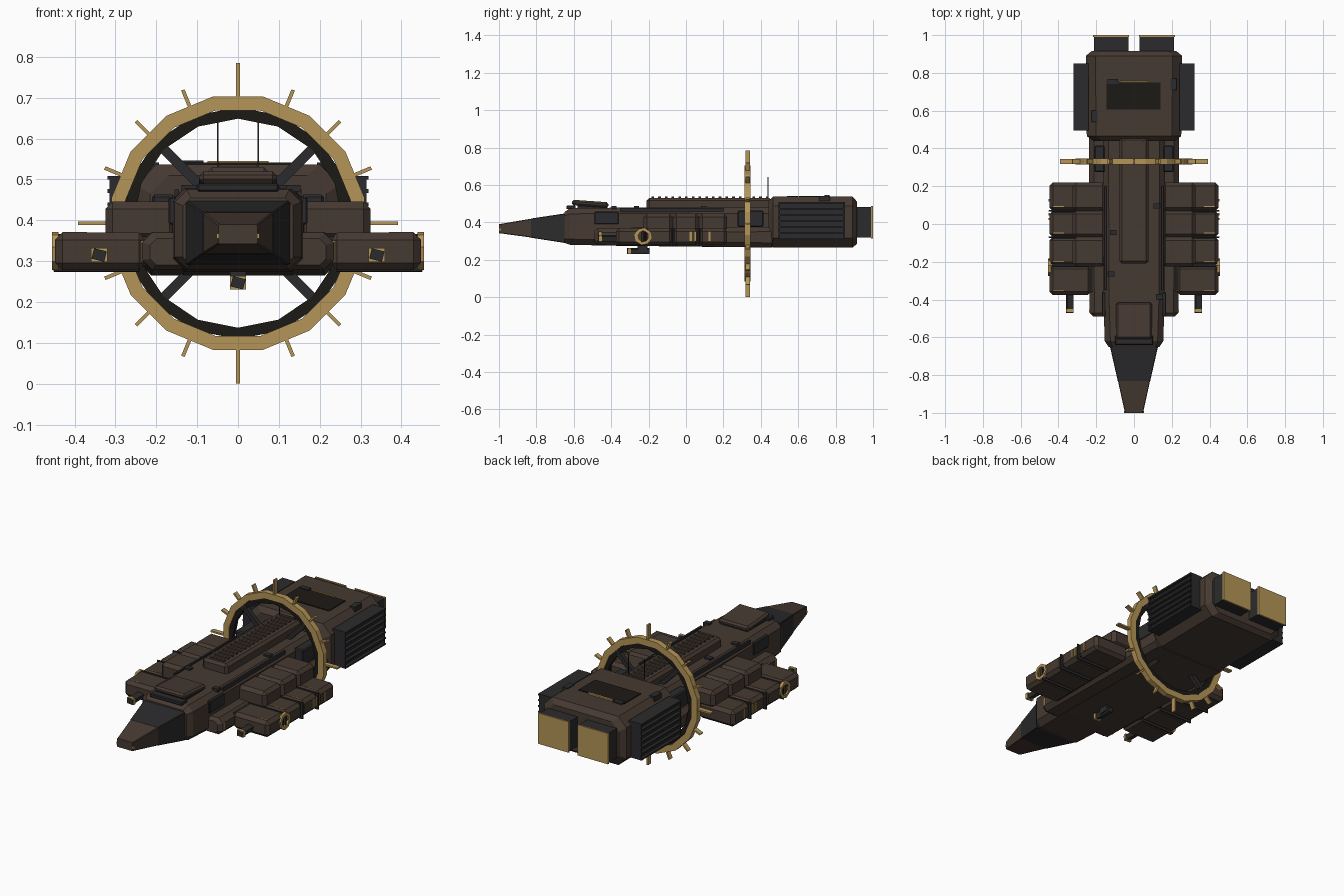
import bpy, bmesh
from math import sin, cos, pi, radians
from mathutils import Matrix, Vector

if "Cube" in bpy.data.objects:
    bpy.data.objects.remove(bpy.data.objects["Cube"])


def mat(name, r, g, b):
    m = bpy.data.materials.new(name)
    m.diffuse_color = (r, g, b, 1)
    m.use_nodes = True
    m.node_tree.nodes["Principled BSDF"].inputs["Base Color"].default_value = m.diffuse_color
    return m


BROWN = mat("brown_plating", 0.062, 0.042, 0.032)
DARK = mat("dark_metal", 0.024, 0.024, 0.026)
BLACK = mat("recess_black", 0.012, 0.010, 0.008)
BRASS = mat("brass", 0.46, 0.30, 0.095)


def finish(bm, name, material):
    bmesh.ops.recalc_face_normals(bm, faces=bm.faces)
    me = bpy.data.meshes.new(name)
    bm.to_mesh(me)
    bm.free()
    me.materials.append(material)
    ob = bpy.data.objects.new(name, me)
    bpy.context.collection.objects.link(ob)
    return ob


def box(name, x, y, z, material=BROWN, bevel=0.0, rot=None):
    """Box from (min, max) ranges, optionally chamfered and rotated about its centre."""
    bm = bmesh.new()
    bmesh.ops.create_cube(bm, size=1)
    size = Vector((x[1] - x[0], y[1] - y[0], z[1] - z[0]))
    bmesh.ops.scale(bm, vec=size, verts=bm.verts)
    if bevel:
        bmesh.ops.bevel(bm, geom=bm.edges[:], offset=bevel, segments=1, affect='EDGES')
    if rot:
        bmesh.ops.transform(bm, matrix=rot, verts=bm.verts)
    bmesh.ops.translate(bm, vec=((x[0] + x[1]) / 2, (y[0] + y[1]) / 2, (z[0] + z[1]) / 2), verts=bm.verts)
    return finish(bm, name, material)


def pair(name, x, *args, **kw):
    """The same box on both sides of the ship."""
    box(name + "_right", x, *args, **kw)
    box(name + "_left", (-x[1], -x[0]), *args, **kw)


def loft(name, sections, material):
    """Skin octagonal chamfered sections given as (y, half_width, z0, z1, chamfer)."""
    bm = bmesh.new()
    rings = []
    for y, w, a, b, c in sections:
        pts = [(w - c, a), (w, a + c), (w, b - c), (w - c, b), (c - w, b), (-w, b - c), (-w, a + c), (c - w, a)]
        rings.append([bm.verts.new((px, y, pz)) for px, pz in pts])
    for r, s in zip(rings, rings[1:]):
        for i in range(8):
            bm.faces.new((r[i], r[(i + 1) % 8], s[(i + 1) % 8], s[i]))
    bm.faces.new(rings[0])
    bm.faces.new(rings[-1])
    return finish(bm, name, material)


def hoop(name, n, r0, r1, depth, phase, matrix, material):
    """Flat polygonal ring, axis along y, then placed by matrix."""
    bm = bmesh.new()
    prof = [(r0, -depth / 2), (r1, -depth / 2), (r1, depth / 2), (r0, depth / 2)]
    rings = []
    for i in range(n):
        a = 2 * pi * i / n + phase
        rings.append([bm.verts.new((r * sin(a), y, r * cos(a))) for r, y in prof])
    for i in range(n):
        r, s = rings[i], rings[(i + 1) % n]
        for k in range(4):
            bm.faces.new((r[k], r[(k + 1) % 4], s[(k + 1) % 4], s[k]))
    bmesh.ops.transform(bm, matrix=matrix, verts=bm.verts)
    return finish(bm, name, material)


# Main hull
loft("upper_hull", [(-0.65, 0.135, 0.29, 0.455, 0.02), (-0.62, 0.155, 0.28, 0.475, 0.03),
                    (-0.4, 0.162, 0.275, 0.478, 0.03), (0.46, 0.165, 0.265, 0.478, 0.03)], BROWN)
loft("lower_hull", [(-0.49, 0.215, 0.29, 0.355, 0.015), (-0.47, 0.235, 0.278, 0.37, 0.025),
                    (0.46, 0.238, 0.265, 0.375, 0.025)], BROWN)
loft("nose_collar", [(-0.83, 0.086, 0.318, 0.42, 0.003), (-0.65, 0.127, 0.29, 0.447, 0.003)], DARK)
loft("nose_tip", [(-1.0, 0.048, 0.342, 0.39, 0.003), (-0.83, 0.085, 0.319, 0.419, 0.003)], BROWN)
for x in (-0.05, 0.05):
    box("nose_sensor", (x - .003, x + .003), (-1.0, -0.99), (0.355, 0.368), BRASS)

# Bridge
tilt = Matrix.Rotation(radians(-4), 4, 'X')
box("bridge_roof", (-0.095, 0.095), (-0.61, -0.415), (0.484, 0.514), BROWN, 0.01, tilt)
box("bridge_base", (-0.085, 0.085), (-0.58, -0.42), (0.455, 0.49), DARK)
box("bridge_visor", (-0.1, 0.1), (-0.64, -0.59), (0.47, 0.49), DARK, 0.004)

# Ribbed spine
box("spine", (-0.078, 0.078), (-0.21, 0.46), (0.46, 0.53), BROWN, 0.014)
for i in range(18):
    y = -0.185 + i * 0.036
    box("spine_rib", (-0.045, 0.045), (y, y + 0.014), (0.525, 0.537), BROWN)
pair("antenna", (0.048, 0.052), (0.436, 0.44), (0.47, 0.643), DARK)

# Hull side panels and small surface details
pair("forward_side_panel", (0.15, 0.17), (-0.49, -0.36), (0.39, 0.457), DARK, 0.004)
pair("aft_side_panel", (0.155, 0.21), (0.275, 0.415), (0.375, 0.463), DARK, 0.006)
for x, y in ((-0.12, -0.265), (0.135, -0.385), (-0.11, -0.045), (0.12, 0.095)):
    box("hull_hatch", (x - .018, x + .018), (y - .014, y + .014), (0.47, 0.487), DARK)
pair("hull_rail", (0.145, 0.155), (-0.35, 0.2), (0.455, 0.476), DARK)

# Segmented cargo pods
cuts = [-0.375, -0.22, -0.07, 0.07, 0.22]
for i, (a, b) in enumerate(zip(cuts, cuts[1:])):
    pair("outer_pod", (0.225, 0.448), (a, b), (0.278, 0.37), BROWN, 0.018)
    if i:
        pair("inner_pod", (0.15, 0.325), (a - .006 * (i == 1), b), (0.35, 0.446), BROWN, 0.018)
        pair("pod_seam", (0.24, 0.452), (a - .004, a + .004), (0.274, 0.366), DARK, 0.002)
    pair("pod_top_mark", (0.37, 0.43), (a + .02, a + .024), (0.368, 0.3715), BRASS)
pair("pod_core", (0.17, 0.438), (-0.36, 0.205), (0.29, 0.36), DARK)
for y in (-0.465, 0.02, 0.045, 0.12):
    x = 0.23 if y < -0.4 else 0.445
    pair("side_stripe", (x, x + 0.008), (y, y + 0.012), (0.3, 0.35), BRASS)
for s in (-1, 1):
    hoop("docking_ring", 8, 0.03, 0.047, 0.016, 0.2,
         Matrix.Translation((s * 0.448, -0.23, 0.325)) @ Matrix.Rotation(pi / 2, 4, 'Z'), BRASS)

# Forward guns
for name, x, y, z in (("pod_gun_right", .34, -.47, .315), ("pod_gun_left", -.34, -.47, .315),
                      ("belly_gun", 0, -.315, .247)):
    box(name + "_barrel", (x - .016, x + .016), (y, y + .12), (z - .013, z + .013), DARK, 0,
        Matrix.Rotation(0.25, 4, 'Y'))
    box(name + "_muzzle", (x - .02, x + .02), (y + .004, y + .02), (z - .017, z + .017), BRASS)
box("belly_gun_mount", (-0.02, 0.02), (-0.26, -0.205), (0.24, 0.285), DARK)

# Engine block
loft("engine_block", [(0.44, 0.215, 0.285, 0.51, 0.045), (0.465, 0.25, 0.265, 0.537, 0.05),
                      (0.89, 0.255, 0.265, 0.537, 0.05), (0.915, 0.225, 0.285, 0.51, 0.045)], BROWN)
box("roof_vent", (-0.145, 0.14), (0.605, 0.75), (0.53, 0.542), BLACK)
box("roof_vent_tab", (-0.14, -0.085), (0.74, 0.768), (0.53, 0.546), DARK)
box("roof_trim", (-0.075, 0.075), (0.752, 0.76), (0.535, 0.545), BRASS)
for x, y in ((-0.21, 0.57), (0.21, 0.74)):
    box("roof_hatch", (x - .016, x + .016), (y - .03, y + .03), (0.51, 0.542), DARK)

# Side radiators with horizontal fins
pair("radiator_core", (0.24, 0.303), (0.5, 0.845), (0.31, 0.503), DARK)
for i in range(7):
    z = 0.305 + i * 0.0325
    pair("radiator_fin", (0.24, 0.32), (0.495, 0.85), (z, z + 0.009), DARK)
for y in (0.495, 0.842):
    pair("radiator_end", (0.24, 0.315), (y, y + 0.008), (0.305, 0.508), DARK)

# Twin thrusters
pair("thruster", (0.03, 0.213), (0.9, 0.994), (0.318, 0.482), DARK)
pair("thruster_glow", (0.027, 0.216), (0.99, 1.0), (0.314, 0.486), BRASS)

# Rotating ring with spikes and struts
C = Matrix.Translation((0, 0.33, 0.393))
k = 1 / cos(pi / 16)
hoop("ring", 16, 0.276 * k, 0.31 * k, 0.032, pi / 16, C, BRASS)
hoop("ring_liner", 16, 0.256, 0.284, 0.024, 0, C, BLACK)
for i in range(16):
    r1 = 0.392 if i % 4 == 0 else 0.353
    bm = bmesh.new()
    bmesh.ops.create_cube(bm, size=1)
    bmesh.ops.scale(bm, vec=(0.009, 0.026, r1 - 0.305), verts=bm.verts)
    bmesh.ops.translate(bm, vec=(0, 0, (r1 + 0.305) / 2), verts=bm.verts)
    bmesh.ops.transform(bm, matrix=C @ Matrix.Rotation(i * pi / 8, 4, 'Y'), verts=bm.verts)
    finish(bm, "ring_spike", BRASS)
for i in range(4):
    bm = bmesh.new()
    bmesh.ops.create_cube(bm, size=1)
    bmesh.ops.scale(bm, vec=(0.024, 0.024, 0.18), verts=bm.verts)
    bmesh.ops.translate(bm, vec=(0, 0, 0.185), verts=bm.verts)
    bmesh.ops.transform(bm, matrix=C @ Matrix.Rotation(pi / 4 + i * pi / 2, 4, 'Y'), verts=bm.verts)
    finish(bm, "ring_strut", DARK)
